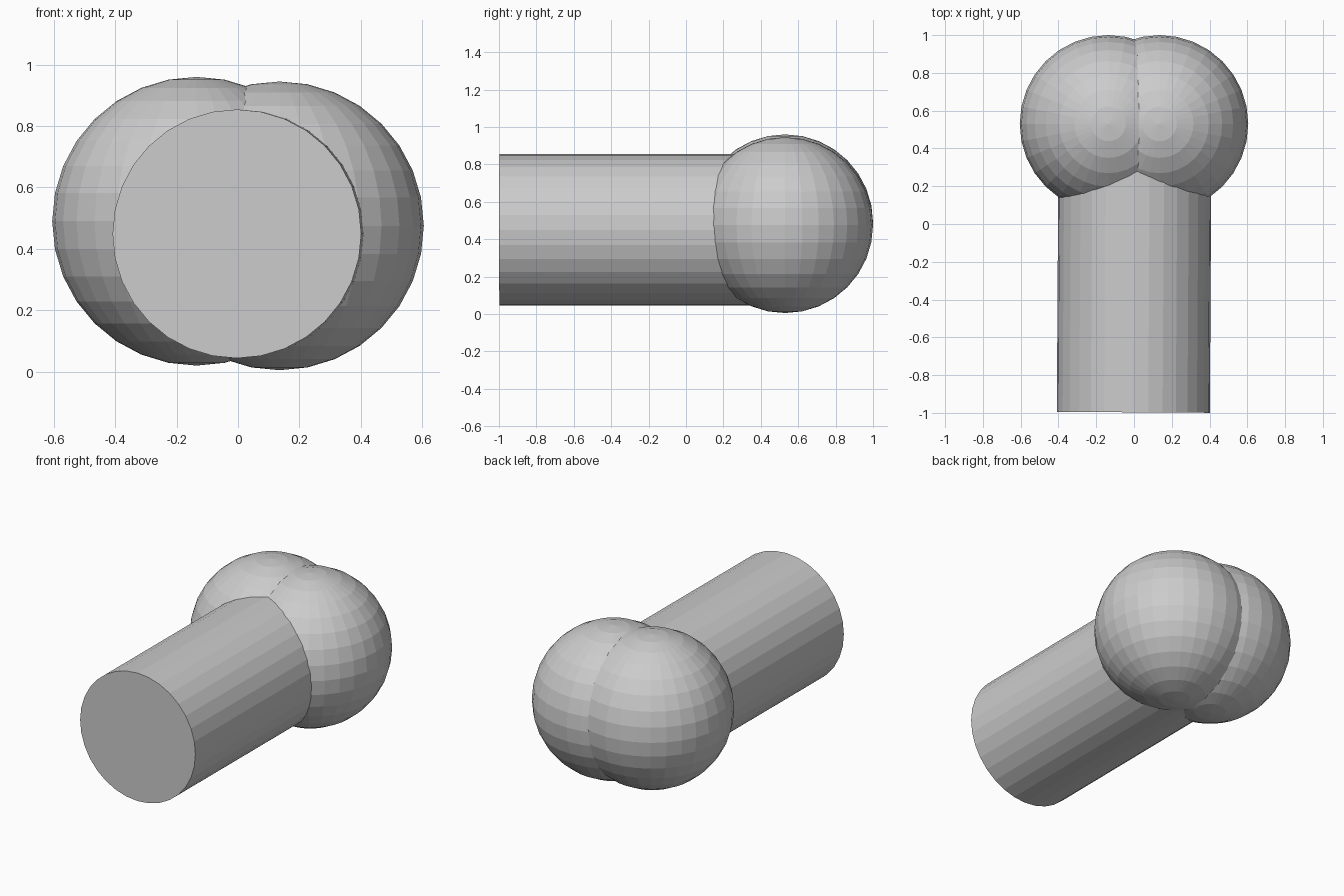
import bpy
from math import radians

if "Cube" in bpy.data.objects:
    bpy.data.objects.remove(bpy.data.objects["Cube"])

# Pair of overlapping faceted balls at the back, the left one slightly higher
for name, x, z in (("left_ball", -0.135, 0.49), ("right_ball", 0.135, 0.475)):
    bpy.ops.mesh.primitive_uv_sphere_add(segments=32, ring_count=16, radius=0.47,
                                         location=(x, 0.53, z))
    bpy.context.object.name = name

# Faceted shaft running forward, turned very slightly, ending inside the balls
bpy.ops.mesh.primitive_cylinder_add(vertices=32, radius=0.405, depth=1.5,
                                    location=(0.001, -0.247, 0.449),
                                    rotation=(radians(90), 0, radians(-0.35)))
bpy.context.object.name = "shaft"
